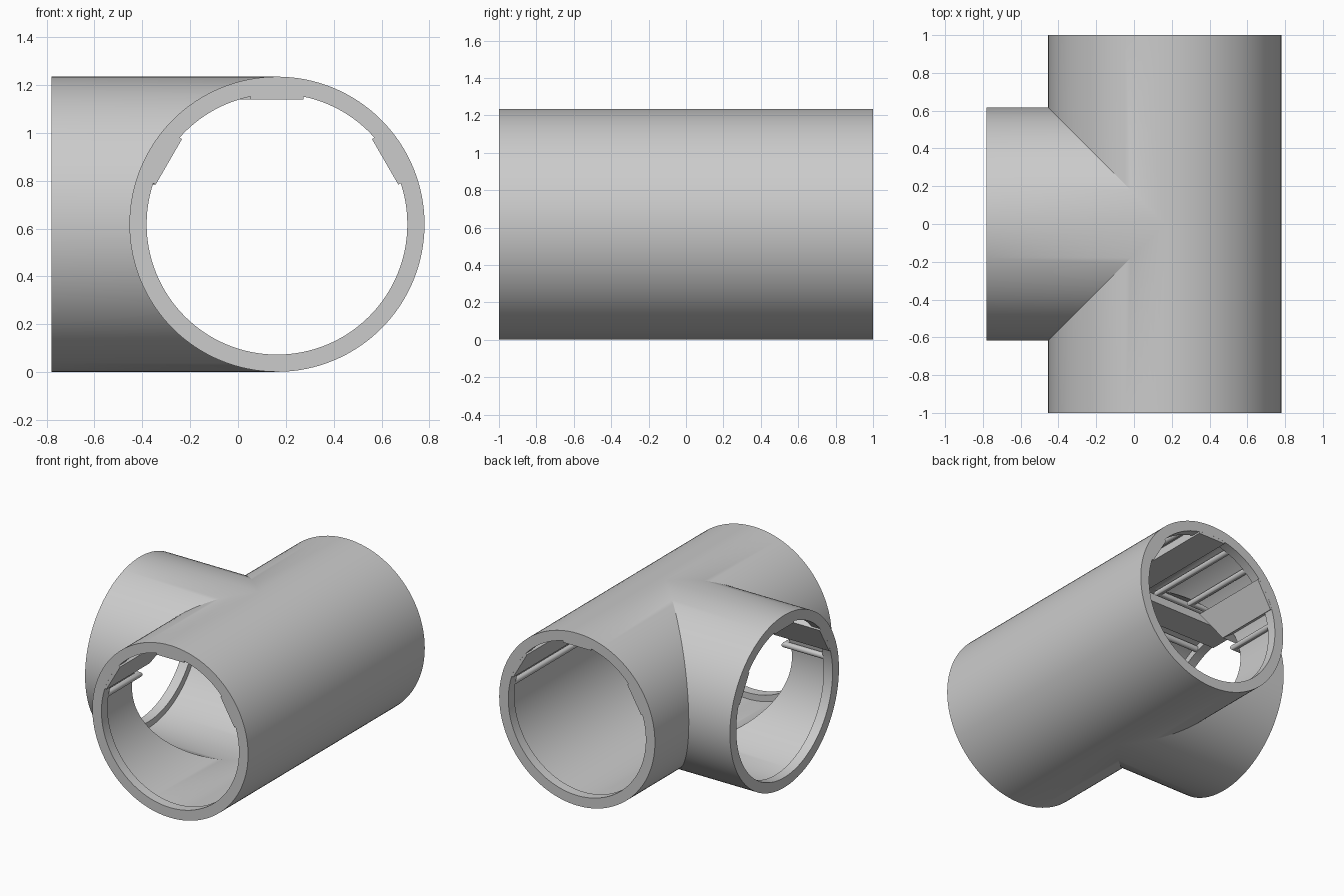
import bpy, bmesh, math

if "Cube" in bpy.data.objects:
    bpy.data.objects.remove(bpy.data.objects["Cube"])

R, BORE, LIP = 0.617, 0.59, 0.545      # outer, inner tube and end-lip radii
CX, CZ = 0.163, 0.618                  # main axis position
LIP_T = 0.07                           # lip thickness
SEG = 128

# Each leg: (tube end distance, mapping to world, mitre distance for a lateral offset)
LEGS = [
    (1.0, lambda a, z, t: (CX - a, t, CZ + z), lambda a: max(0.0, a)),
    (1.0, lambda a, z, t: (CX - a, -t, CZ + z), lambda a: max(0.0, a)),
    (0.943, lambda a, z, t: (CX - t, a, CZ + z), lambda a: abs(a)),
]


def circle(r, n=SEG, ca=0.0, cz=0.0):
    pts = []
    for i in range(n):
        w = 2 * math.pi * i / n
        pts.append((ca + r * math.sin(w), cz + r * math.cos(w)))
    return pts


def turn(p, deg):
    c, s = math.cos(math.radians(deg)), math.sin(math.radians(deg))
    return (p[0] * c + p[1] * s, p[1] * c - p[0] * s)


def bridge(bm, a, b):
    n = len(a)
    for i in range(n):
        j = (i + 1) % n
        bm.faces.new((a[i], a[j], b[j], b[i]))


def finish(bm, name):
    bmesh.ops.remove_doubles(bm, verts=bm.verts, dist=0.0002)
    bmesh.ops.recalc_face_normals(bm, faces=bm.faces)
    me = bpy.data.meshes.new(name)
    bm.to_mesh(me)
    bm.free()
    ob = bpy.data.objects.new(name, me)
    bpy.context.collection.objects.link(ob)
    bpy.ops.object.select_all(action='DESELECT')
    ob.select_set(True)
    bpy.context.view_layer.objects.active = ob
    bpy.ops.object.shade_smooth_by_angle(angle=math.radians(25))
    return ob


def mitred_bars(name, profiles, inset):
    """Extrude each profile along every leg up to the mitre plane."""
    bm = bmesh.new()
    for end, place, mitre in LEGS:
        for prof in profiles:
            a = [bm.verts.new(place(x, z, end - inset)) for x, z in prof]
            b = [bm.verts.new(place(x, z, mitre(x))) for x, z in prof]
            bridge(bm, a, b)
            bm.faces.new(a)
    return finish(bm, name)


# Tee shell with inward lips at the three open ends
bm = bmesh.new()
for end, place, mitre in LEGS:
    loops = []
    for r, t in ((R, None), (R, end), (LIP, end), (LIP, end - LIP_T),
                 (BORE, end - LIP_T), (BORE, None)):
        loops.append([bm.verts.new(place(x, z, mitre(x) if t is None else t))
                      for x, z in circle(r)])
    for a, b in zip(loops, loops[1:]):
        bridge(bm, a, b)
finish(bm, "tee_pipe_shell")

# Flat mounting pads at the top and 60 degrees to each side
pad = [(-0.11, 0.522), (0, 0.522), (0.11, 0.522),
       (0.11, 0.588), (0, 0.6), (-0.11, 0.588)]
mitred_bars("mounting_pads",
            [[turn(p, d) for p in pad] for d in (-60, 0, 60)], 0.0005)

# Thin rods running either side of each pad
rods = []
for d in (-60, 0, 60):
    for off in (-21, 21):
        ca, cz = turn((0, 0.569), d + off)
        rods.append(circle(0.021, 16, ca, cz))
mitred_bars("inner_rods", rods, LIP_T - 0.005)
